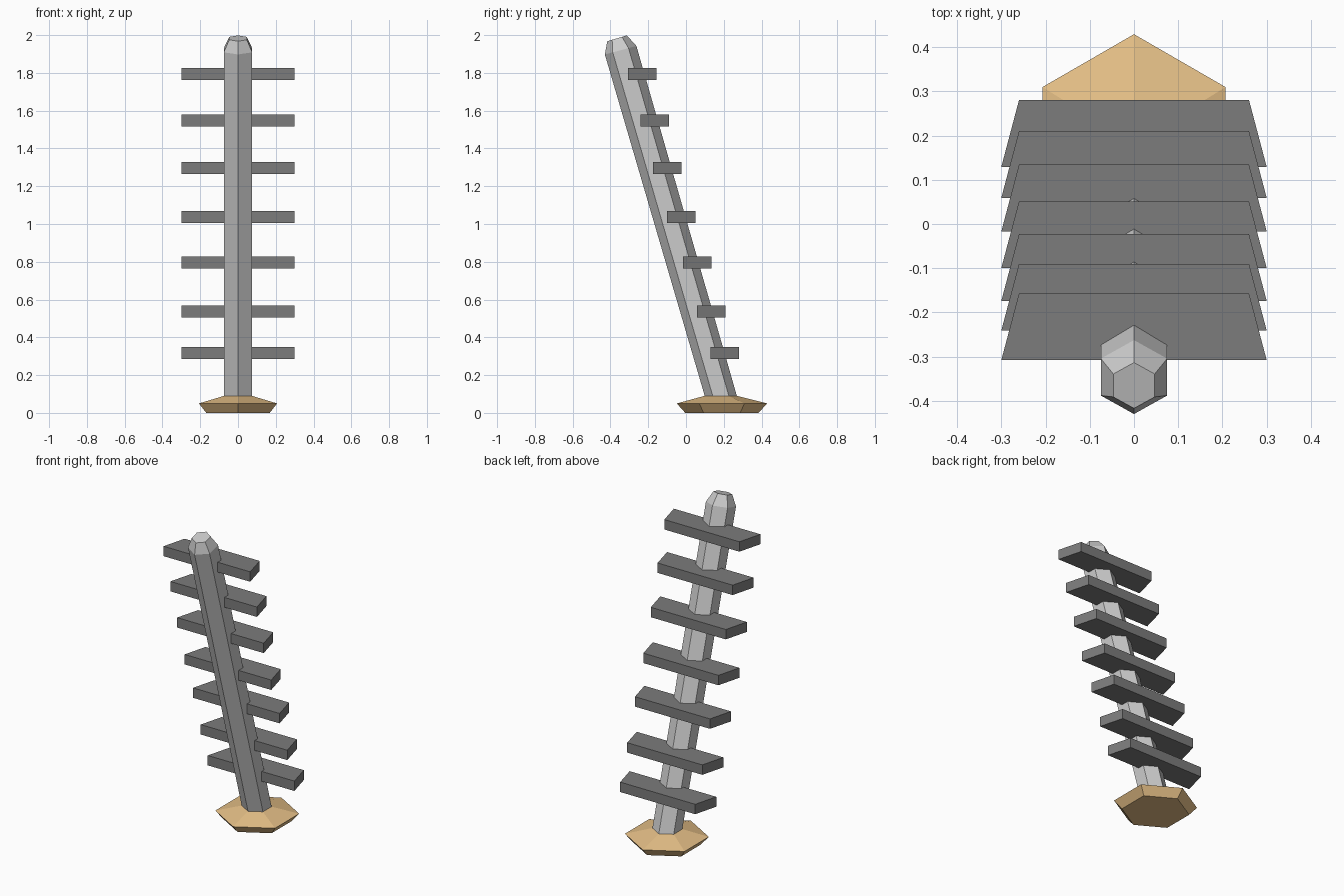
import bpy
import bmesh
from math import sin, cos, tau, radians
from mathutils import Vector

if "Cube" in bpy.data.objects:
    bpy.data.objects.remove(bpy.data.objects["Cube"])


def material(name, color):
    m = bpy.data.materials.new(name)
    m.diffuse_color = color
    m.use_nodes = True
    m.node_tree.nodes["Principled BSDF"].inputs["Base Color"].default_value = m.diffuse_color
    return m


def finish(name, bm, mat=None):
    bmesh.ops.recalc_face_normals(bm, faces=bm.faces)
    mesh = bpy.data.meshes.new(name)
    bm.to_mesh(mesh)
    bm.free()
    obj = bpy.data.objects.new(name, mesh)
    bpy.context.collection.objects.link(obj)
    if mat:
        mesh.materials.append(mat)
    return obj


def hex_loft(name, rings, mat=None):
    """Skin hexagon rings given as (centre y, centre z, radius, tilt in degrees)."""
    bm = bmesh.new()
    loops = []
    for y, z, r, tilt in rings:
        t = radians(tilt)
        loop = []
        for i in range(6):
            a = tau * i / 6
            d = r * cos(a)
            loop.append(bm.verts.new((r * sin(a), y + d * cos(t), z + d * sin(t))))
        loops.append(loop)
    for low, high in zip(loops, loops[1:]):
        for i in range(6):
            j = (i + 1) % 6
            bm.faces.new((low[i], low[j], high[j], high[i]))
    bm.faces.new(loops[0])
    bm.faces.new(loops[-1])
    return finish(name, bm, mat)


def rung(name, front_y, z, mat):
    """Flat slab, wider at the front than at the back."""
    bm = bmesh.new()
    plan = [(-0.3, 0), (0.3, 0), (0.26, 0.151), (-0.26, 0.151)]
    face = bm.faces.new([bm.verts.new((x, front_y + y, z - 0.031)) for x, y in plan])
    ext = bmesh.ops.extrude_face_region(bm, geom=[face], use_keep_orig=True)
    verts = [v for v in ext["geom"] if isinstance(v, bmesh.types.BMVert)]
    bmesh.ops.translate(bm, verts=verts, vec=Vector((0, 0, 0.062)))
    return finish(name, bm, mat)


tan = material("tan", (0.78, 0.52, 0.24, 1))
dark = material("dark_grey", (0.2, 0.2, 0.2, 1))

# Hexagonal foot
hex_loft("foot", [(0.19, 0, 0.194, 0), (0.19, 0.05, 0.239, 0),
                  (0.184, 0.09, 0.086, 0)], tan)

# Leaning hexagonal pole with a chamfered tip, sunk slightly into the foot
hex_loft("pole", [(0.19, 0.07, 0.085, 0), (-0.346, 1.92, 0.0865, 15),
                  (-0.365, 1.983, 0.054, 16.5)])

# Rungs up the back of the pole
steps = [(0.129, 0.317), (0.059, 0.537), (-0.017, 0.796), (-0.10, 1.037),
         (-0.174, 1.296), (-0.241, 1.548), (-0.308, 1.794)]
for n, (y, z) in enumerate(steps, 1):
    rung(f"rung_{n}", y, z, dark)
